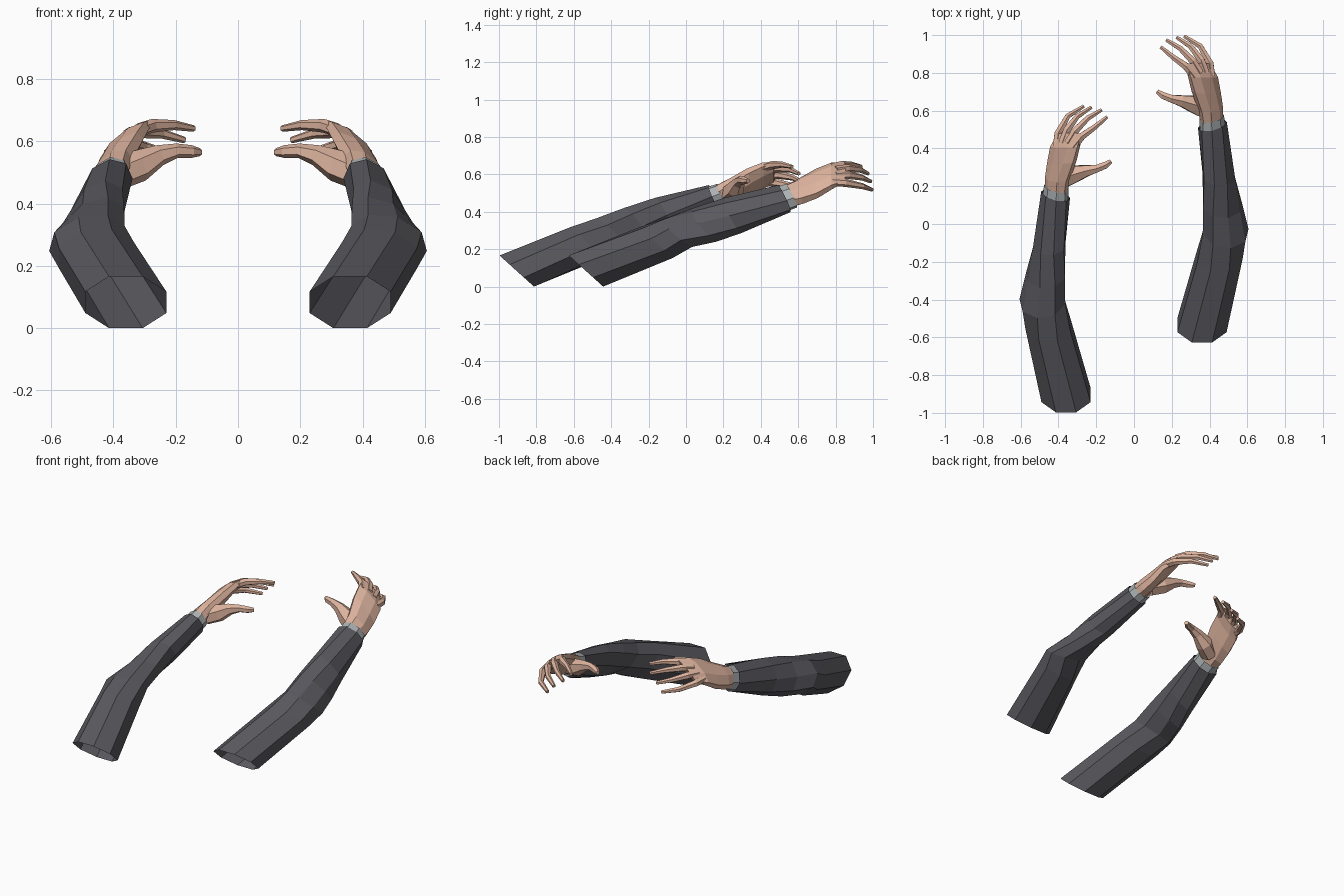
import bpy, bmesh, math
from mathutils import Vector as V


def material(name, rgb):
    m = bpy.data.materials.new(name)
    m.diffuse_color = (*rgb, 1)
    return m


SLEEVE = material("dark_cloth", (0.10, 0.10, 0.115))
CUFF = material("cuff_cloth", (0.42, 0.45, 0.46))
SKIN = material("skin", (0.72, 0.45, 0.34))


def loft(bm, rings, n, caps):
    # each ring: centre, half-width vector u, half-height vector v
    loops = []
    for c, u, v in rings:
        k = 1 / math.cos(math.pi / n)
        angs = [2 * math.pi * (i + 0.5) / n for i in range(n)]
        loops.append([bm.verts.new(V(c) + (V(u) * math.cos(a) + V(v) * math.sin(a)) * k) for a in angs])
    for a, b in zip(loops, loops[1:]):
        for i in range(n):
            j = (i + 1) % n
            bm.faces.new((a[i], a[j], b[j], b[i]))
    if caps:
        bm.faces.new(loops[0])
        bm.faces.new(loops[-1])


def digit(bm, pts, radii):
    # six-sided finger along a bent path
    pts = [V(p) for p in pts]
    rings = []
    for i, (p, r) in enumerate(zip(pts, radii)):
        t = (pts[min(i + 1, len(pts) - 1)] - pts[max(i - 1, 0)]).normalized()
        u = t.cross(V((0, 0, 1))).normalized()
        rings.append((p, u * r, u.cross(t) * r))
    loft(bm, rings, 6, True)


def finish(bm, name, mat, side):
    # right arm as built; left arm mirrored and set further back
    for v in bm.verts:
        if side < 0:
            v.co.x *= -1
            v.co.y -= 0.37
    bmesh.ops.recalc_face_normals(bm, faces=bm.faces)
    me = bpy.data.meshes.new(name)
    bm.to_mesh(me)
    bm.free()
    me.materials.append(mat)
    bpy.context.collection.objects.link(bpy.data.objects.new(name, me))


sleeve = [
    ((0.36, -0.535, 0.083), (0.130, 0, 0.0), (0, -0.092, 0.083)),
    ((0.455, -0.16, 0.235), (0.120, 0.01, -0.01), (0, -0.085, 0.078)),
    ((0.485, -0.04, 0.288), (0.113, -0.02, -0.01), (-0.02, -0.080, 0.072)),
    ((0.468, 0.10, 0.330), (0.098, -0.01, -0.025), (-0.01, -0.065, 0.080)),
    ((0.450, 0.25, 0.380), (0.083, 0.00, -0.035), (0.01, -0.045, 0.080)),
    ((0.415, 0.525, 0.470), (0.066, 0.025, -0.035), (0.025, -0.022, 0.058)),
]
cuff = [
    ((0.417, 0.50, 0.463), (0.058, 0.02, -0.032), (0.022, -0.02, 0.052)),
    ((0.411, 0.565, 0.486), (0.056, 0.02, -0.032), (0.022, -0.02, 0.050)),
]
palm = [
    ((0.413, 0.535, 0.478), (0.050, 0.015, -0.035), (0.022, -0.015, 0.040)),
    ((0.405, 0.61, 0.508), (0.056, 0.01, -0.050), (0.026, -0.015, 0.036)),
    ((0.382, 0.70, 0.552), (0.068, 0, -0.066), (0.024, -0.012, 0.030)),
    ((0.365, 0.78, 0.592), (0.072, 0, -0.060), (0.018, -0.005, 0.026)),
    ((0.338, 0.845, 0.610), (0.062, 0, -0.050), (0.010, 0.008, 0.016)),
]
# index, middle, ring and little finger: base, knuckle, joint, tip
fingers = [
    [(0.32, 0.78, 0.635), (0.275, 0.835, 0.650), (0.205, 0.885, 0.652), (0.142, 0.937, 0.641)],
    [(0.35, 0.80, 0.622), (0.312, 0.862, 0.632), (0.245, 0.930, 0.625), (0.172, 0.974, 0.604)],
    [(0.38, 0.80, 0.593), (0.355, 0.868, 0.597), (0.300, 0.940, 0.583), (0.226, 0.988, 0.562)],
    [(0.41, 0.78, 0.560), (0.402, 0.850, 0.555), (0.350, 0.942, 0.537), (0.266, 0.994, 0.518)],
]
thumb = [(0.385, 0.60, 0.495), (0.315, 0.635, 0.522), (0.25, 0.652, 0.556), (0.195, 0.664, 0.570), (0.15, 0.682, 0.567), (0.122, 0.702, 0.565)]

for side, label in ((1, "right"), (-1, "left")):
    for part, rings, mat in (("sleeve", sleeve, SLEEVE), ("cuff", cuff, CUFF)):
        bm = bmesh.new()
        loft(bm, rings, 8, False)
        finish(bm, f"{label}_{part}", mat, side)
    bm = bmesh.new()
    loft(bm, palm, 8, True)
    for f in fingers:
        digit(bm, f, (0.020, 0.019, 0.014, 0.009))
    digit(bm, thumb, (0.045, 0.045, 0.029, 0.020, 0.018, 0.011))
    finish(bm, f"{label}_hand", SKIN, side)
